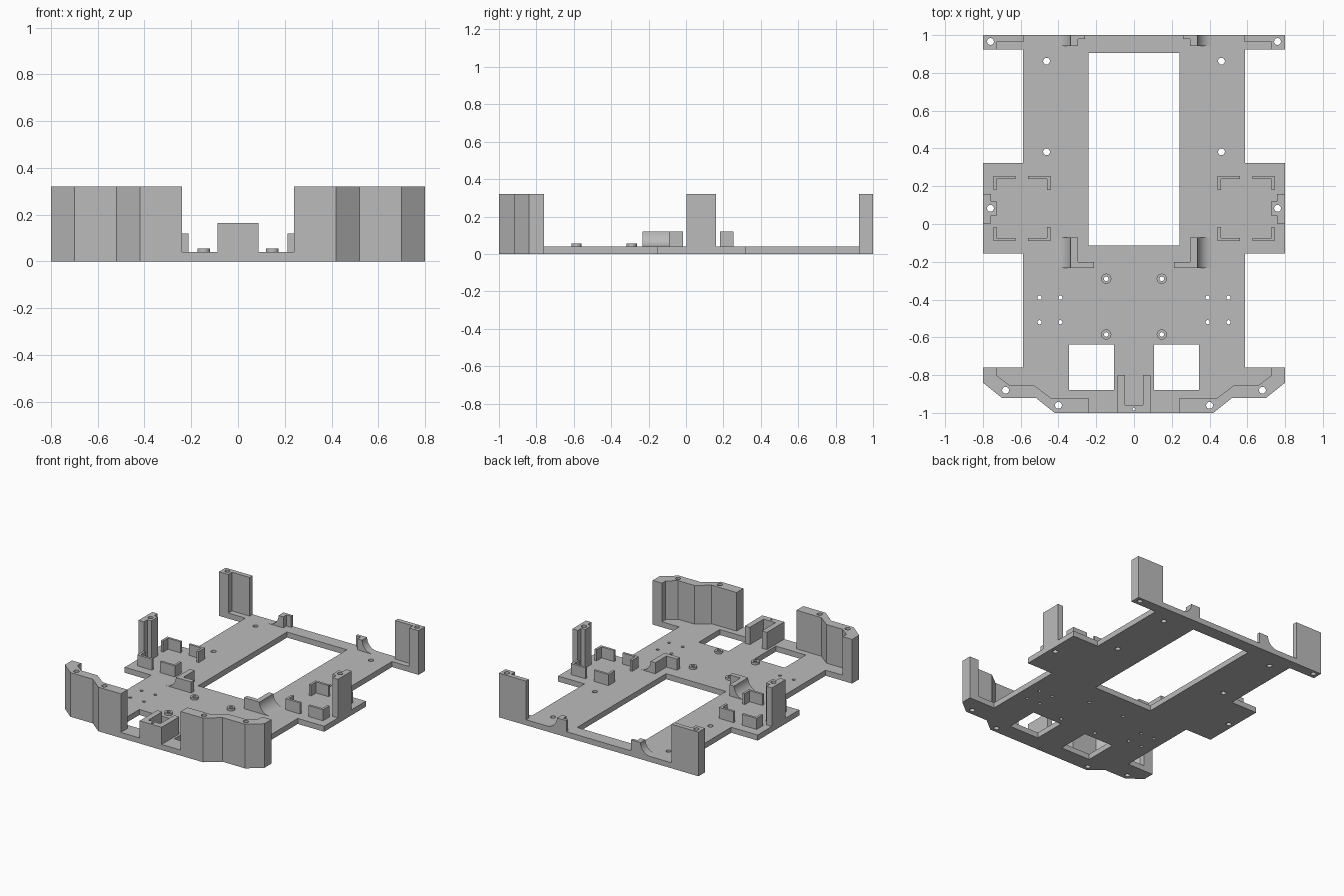
import bpy, bmesh
from math import sin, cos, pi, radians

cube = bpy.data.objects.get("Cube")
if cube:
    bpy.data.objects.remove(cube, do_unlink=True)

grey = bpy.data.materials.new("plain grey")
grey.use_nodes = True
colour = (0.5, 0.5, 0.5, 1)
grey.diffuse_color = colour
grey.node_tree.nodes["Principled BSDF"].inputs["Base Color"].default_value = colour

PLATE, LOW, HIGH = 0.04, 0.12, 0.32
SCREW = 0.018


def circle(x, y, r, n=24):
    return [(x + r * cos(2 * pi * i / n), y + r * sin(2 * pi * i / n)) for i in range(n)]


def rect(x0, x1, y0, y1):
    return [(x0, y0), (x1, y0), (x1, y1), (x0, y1)]


def prism(name, outline, lo, hi, holes=(), mirror=True, along_y=False):
    """Extrude a filled outline with holes, along z or along y."""
    curve = bpy.data.curves.new(name + "_outline", 'CURVE')
    curve.dimensions = '2D'
    curve.fill_mode = 'BOTH'
    curve.extrude = (hi - lo) / 2
    for loop in [outline, *holes]:
        spline = curve.splines.new('POLY')
        spline.points.add(len(loop) - 1)
        for point, (x, y) in zip(spline.points, loop):
            point.co = (x, y, 0, 1)
        spline.use_cyclic_u = True
    temp = bpy.data.objects.new(name + "_outline", curve)
    bpy.context.scene.collection.objects.link(temp)
    bpy.context.view_layer.update()
    source = temp.evaluated_get(bpy.context.evaluated_depsgraph_get())
    mesh = bpy.data.meshes.new_from_object(source)
    bpy.data.objects.remove(temp, do_unlink=True)
    bpy.data.curves.remove(curve)

    bm = bmesh.new()
    bm.from_mesh(mesh)
    for v in bm.verts:
        x, y, z = v.co
        z += (lo + hi) / 2
        v.co = (x, z, y) if along_y else (x, y, z)
    bmesh.ops.remove_doubles(bm, verts=bm.verts, dist=0.0002)
    bmesh.ops.recalc_face_normals(bm, faces=bm.faces)
    for f in bm.faces:
        f.smooth = True
    bm.to_mesh(mesh)
    bm.free()
    mesh.set_sharp_from_angle(angle=radians(30))
    mesh.name = name
    mesh.materials.clear()
    mesh.materials.append(grey)
    obj = bpy.data.objects.new(name, mesh)
    bpy.context.scene.collection.objects.link(obj)
    if mirror:
        mod = obj.modifiers.new("Mirror", 'MIRROR')
        mod.use_mirror_merge = False
    return obj


# Base plate with wings, windows and screw holes
front_edge = [(0.42, -1), (0.52, -0.92), (0.7, -0.92), (0.8, -0.84), (0.8, -0.76)]
half = front_edge + [(0.588, -0.76), (0.588, -0.155), (0.8, -0.155), (0.8, 0.322),
                     (0.588, 0.322), (0.588, 0.925), (0.8, 0.925), (0.8, 1)]
plate_outline = half + [(-x, y) for x, y in reversed(half)]

wall_screws = [(0.68, -0.88), (0.4, -0.96)]
side_screw, back_screw = (0.76, 0.083), (0.76, 0.966)
plate_screws = wall_screws + [side_screw, back_screw, (0.463, 0.862), (0.463, 0.382)]
standoffs = [(0.147, y) for y in (-0.29, -0.585)]
plate_holes = [rect(-0.24, 0.24, -0.115, 0.905), circle(0, -0.98, 0.008)]
for s in (-1, 1):
    plate_holes += [rect(*sorted((s * 0.105, s * 0.345)), -0.88, -0.638)]
    plate_holes += [circle(s * x, y, SCREW) for x, y in plate_screws]
    plate_holes += [circle(s * x, y, 0.011) for x in (0.39, 0.5) for y in (-0.39, -0.52)]
    plate_holes += [circle(s * x, y, 0.012) for x, y in standoffs]
prism("base_plate", plate_outline, 0, PLATE, plate_holes, mirror=False)

# Angled front walls
inner_edge = [(0.725, -0.76), (0.725, -0.803), (0.66, -0.853), (0.53, -0.853),
              (0.44, -0.922), (0.24, -0.922), (0.24, -1)]
prism("front_wall", front_edge + inner_edge, PLATE, HIGH,
      [circle(x, y, SCREW) for x, y in wall_screws])

# Open-backed box at the front centre
prism("front_bracket", [(-0.088, -1), (0.088, -1), (0.088, -0.8), (0.048, -0.8),
                        (0.048, -0.958), (-0.048, -0.958), (-0.048, -0.8), (-0.088, -0.8)],
      PLATE, 0.165, [circle(0, -0.98, 0.008)], mirror=False)

# Stepped posts on the side wings
prism("side_post", [(0.8, 0.003), (0.8, 0.16), (0.757, 0.16), (0.757, 0.12), (0.725, 0.12),
                    (0.725, 0.045), (0.757, 0.045), (0.757, 0.003)],
      PLATE, HIGH, [circle(*side_screw, SCREW)])

# Back corner posts with a thin wall
prism("back_post", [(0.8, 0.925), (0.8, 1), (0.583, 1), (0.583, 0.967),
                    (0.725, 0.967), (0.725, 0.925)],
      PLATE, HIGH, [circle(*back_screw, SCREW)])

# Corner brackets on the side wings
T = 0.017
for place, y, sy in (("back", 0.255, -1), ("front", -0.09, 1)):
    for side, x, sx in (("outer", 0.745, -1), ("inner", 0.443, 1)):
        shape = [(0, 0), (0.118, 0), (0.118, T), (T, T), (T, 0.074), (0, 0.074)]
        prism(f"{place}_{side}_corner_bracket",
              [(x + sx * u, y + sy * v) for u, v in shape], PLATE, LOW)

# Holders beside the large window, each with a concave outer flank
R = LOW - PLATE
flank = [(0.335 + R - R * cos(a), LOW - R * sin(a)) for a in [i * pi / 24 for i in range(13)]]
profile = flank + [(0.297, PLATE), (0.297, LOW)]
for place, y0, y1, foot in (("middle", -0.233, -0.072, (0.212, 0.297, -0.233, -0.2)),
                            ("back", 0.943, 1, (0.26, 0.297, 0.98, 1))):
    prism(place + "_holder", profile, y0, y1, along_y=True)
    prism(place + "_holder_foot", rect(*foot), PLATE, LOW)

# Low screw standoffs
for place, (x, y) in zip(("rear", "front"), standoffs):
    prism(place + "_standoff", circle(x, y, 0.027), PLATE, 0.056, [circle(x, y, 0.012)])
